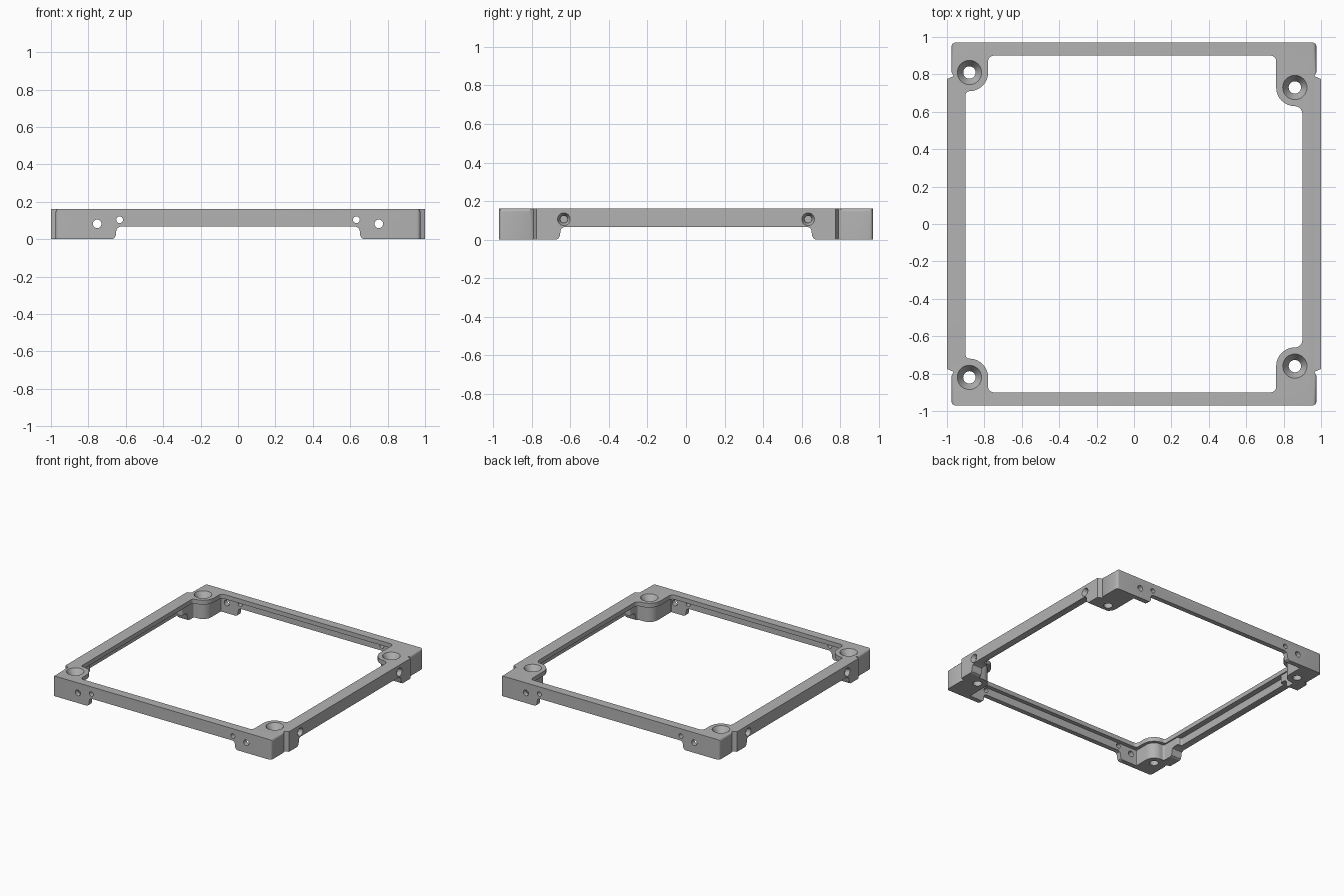
import bpy, bmesh, math
from mathutils import Matrix, Vector

if "Cube" in bpy.data.objects:
    bpy.data.objects.remove(bpy.data.objects["Cube"], do_unlink=True)

TOP = 0.163
QUADRANTS = [(1, 1), (-1, 1), (-1, -1), (1, -1)]
BOSSES = [(0.86, 0.73), (0.88, 0.81), (0.88, 0.82), (0.86, 0.76)]


def add_object(name, bm):
    bmesh.ops.recalc_face_normals(bm, faces=bm.faces[:])
    mesh = bpy.data.meshes.new(name)
    bm.to_mesh(mesh)
    bm.free()
    obj = bpy.data.objects.new(name, mesh)
    bpy.context.collection.objects.link(obj)
    return obj


def round_corners(points, steps=8):
    """Points are (x, y, radius) on right-angled corners."""
    out = []
    for i, (x, y, r) in enumerate(points):
        p = Vector((x, y))
        if r == 0:
            out.append(p)
            continue
        u = (Vector(points[i - 1][:2]) - p).normalized()
        v = (Vector(points[(i + 1) % len(points)][:2]) - p).normalized()
        for k in range(steps + 1):
            t = math.pi / 2 * k / steps
            out.append(p + r * (u + v - v * math.cos(t) - u * math.sin(t)))
    return out


def prism(points, low, high, place=lambda a, b, c: (a, b, c)):
    bm = bmesh.new()
    rings = [[bm.verts.new(place(x, y, h)) for x, y in points] for h in (low, high)]
    n = len(points)
    for ring in rings:
        bm.faces.new(ring)
    for i in range(n):
        j = (i + 1) % n
        bm.faces.new((rings[0][i], rings[0][j], rings[1][j], rings[1][i]))
    return bm


def four_corners(corner):
    """Repeat one corner's path around all four quadrants."""
    path = []
    for (sx, sy), boss in zip(QUADRANTS, BOSSES):
        part = [(sx * x, sy * y, r) for x, y, r in corner(*boss)]
        path += part if sx * sy > 0 else part[::-1]
    return path


def cut(target, bm):
    cutter = add_object("cutter", bm)
    cutter.hide_render = True
    mod = target.modifiers.new("cut", 'BOOLEAN')
    mod.operation = 'DIFFERENCE'
    mod.solver = 'EXACT'
    mod.object = cutter
    bpy.context.view_layer.objects.active = target
    bpy.ops.object.modifier_apply(modifier=mod.name)
    mesh = cutter.data
    bpy.data.objects.remove(cutter, do_unlink=True)
    bpy.data.meshes.remove(mesh)


def cone(start, end, r1, r2, segments=32):
    a, b = Vector(start), Vector(end)
    turn = (b - a).to_track_quat('Z', 'Y').to_matrix().to_4x4()
    bm = bmesh.new()
    bmesh.ops.create_cone(bm, cap_ends=True, segments=segments, radius1=r1, radius2=r2,
                          depth=(b - a).length,
                          matrix=Matrix.Translation((a + b) / 2) @ turn)
    return bm


# Outer body with stepped sides and softened corner blocks
outline = four_corners(lambda bx, by: [(1, 0.775, 0), (0.965, 0.79, 0),
                                       (0.975, 0.81, 0), (0.975, 0.97, 0)])
body = prism([p[:2] for p in outline], 0, TOP)


def soft_edge(e):
    a, b = (v.co for v in e.verts)
    if abs(abs(a.x) - 0.975) > 0.001 or abs(abs(b.x) - 0.975) > 0.001 or a.x * b.x < 0:
        return False
    upright = abs(a.z - b.z) > 0.1 and abs(a.y) > 0.96
    ridge = min(a.z, b.z) > 0.1 and a.y * b.y > 0 and abs(a.y - b.y) > 0.1
    return upright or ridge


bmesh.ops.bevel(body, geom=[e for e in body.edges if soft_edge(e)], offset=0.02,
                segments=5, profile=0.5, affect='EDGES')
frame = add_object("corner_bracket_frame", body)

# Opening through the top flange, curving around the four screw bosses
R = 0.1
opening = four_corners(lambda bx, by: [(0.9, by - R, 0.9 - bx), (bx - R, by - R, R),
                                       (bx - R, 0.9, 0.03)])
cut(frame, prism(round_corners(opening), -0.1, 0.3))

# Wider hollow under the flange, leaving thin walls, bosses and side screw pads
S = 0.075
hollow = four_corners(lambda bx, by: [(0.945, 0.585, 0.01), (0.91, 0.585, 0.01),
                                      (0.91, by - S, 0.015), (bx - S, by - S, S),
                                      (bx - S, 0.932, 0.005)])
cut(frame, prism(round_corners(hollow), -0.1, 0.128))

# Raised undersides of the rails between the feet
half = [(0.7, -0.05, 0), (0.672, 0, 0), (0.66, 0.007, 0), (0.653, 0.022, 0),
        (0.651, 0.045, 0), (0.645, 0.059, 0), (0.63, 0.067, 0)]
arch = [(x, z) for x, z, r in half] + [(-x, z) for x, z, r in half[::-1]]
cut(frame, prism(arch, -1.2, 1.2, lambda a, b, c: (a, c, b)))
cut(frame, prism(arch, -1.2, 1.2, lambda a, b, c: (c, a, b)))

# Countersunk vertical screw holes
for (sx, sy), (bx, by) in zip(QUADRANTS, BOSSES):
    x, y = sx * bx, sy * by
    cut(frame, cone((x, y, -0.1), (x, y, 0.3), 0.033, 0.033))
    cut(frame, cone((x, y, 0.11), (x, y, TOP + 0.02), 0.033, 0.077))

# Holes through the front and back walls, and blind countersunk side holes
for sx in (1, -1):
    for x, z, r in ((0.753, 0.082, 0.023), (0.633, 0.104, 0.018)):
        cut(frame, cone((sx * x, -1.2, z), (sx * x, 1.2, z), r, r, 24))
    for y in (-0.633, 0.633):
        cut(frame, cone((sx * 0.93, y, 0.106), (sx * 1.1, y, 0.106), 0.018, 0.018, 24))
        cut(frame, cone((sx * 0.97, y, 0.106), (sx * 1.03, y, 0.106), 0.02, 0.046, 24))

# Plain grey finish
grey = bpy.data.materials.new("plain_grey")
grey.use_nodes = True
colour = (0.45, 0.45, 0.45, 1)
grey.diffuse_color = colour
grey.node_tree.nodes["Principled BSDF"].inputs["Base Color"].default_value = colour
frame.data.materials.clear()
frame.data.materials.append(grey)
for face in frame.data.polygons:
    face.material_index = 0

bpy.ops.object.select_all(action='DESELECT')
frame.select_set(True)
bpy.context.view_layer.objects.active = frame
bpy.ops.object.shade_smooth_by_angle(angle=math.radians(30))
